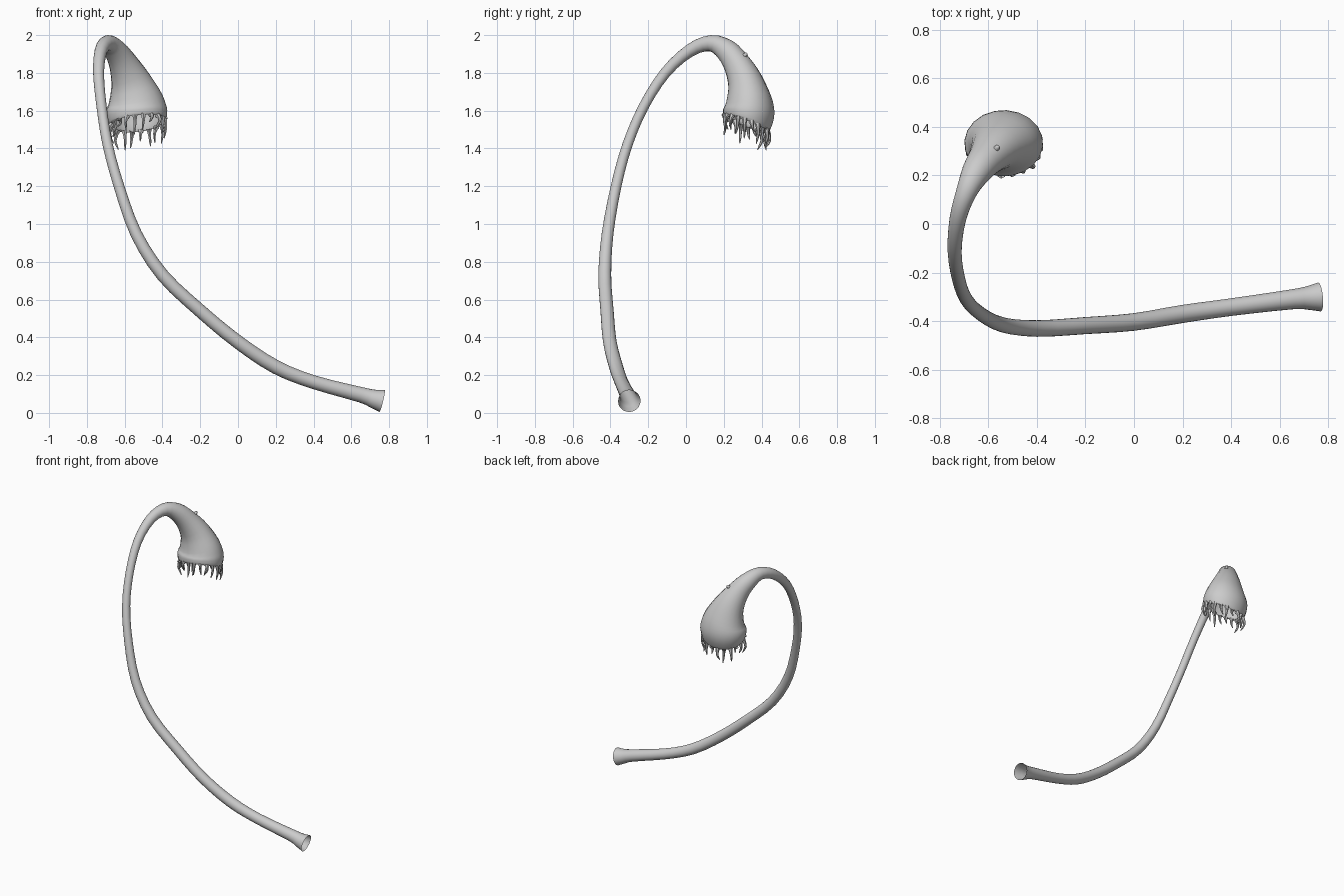
import bpy, bmesh, math, random
from mathutils import Vector

if "Cube" in bpy.data.objects:
    bpy.data.objects.remove(bpy.data.objects["Cube"])

random.seed(4)


def catmull(pts, steps):
    # smooth a list of (x, y, z, radius, y_squash) control rows
    p = [Vector(r) for r in pts]
    p = [p[0] * 2 - p[1]] + p + [p[-1] * 2 - p[-2]]
    out = []
    for i in range(1, len(p) - 2):
        a, b, c, d = p[i - 1:i + 3]
        for s in range(steps):
            t = s / steps
            out.append(0.5 * (2 * b + (c - a) * t + (2 * a - 5 * b + 4 * c - d) * t * t
                              + (3 * b - a - 3 * c + d) * t ** 3))
    return out + [p[-2]]


def sweep(name, pts, sides, steps=3, cap_end=False, flip=False):
    # tube of varying radius with twist-free rings
    rows = catmull(pts, steps)
    pos = [Vector(r[:3]) for r in rows]
    bm = bmesh.new()
    rings, u = [], Vector((0.03, 1, 0.02))
    for i, r in enumerate(rows):
        t = (pos[min(i + 1, len(pos) - 1)] - pos[max(i - 1, 0)]).normalized()
        u = (u - t * u.dot(t)).normalized()
        v = t.cross(u)
        ring = []
        for k in range(sides):
            a = 2 * math.pi * k / sides
            off = (u * math.cos(a) + v * math.sin(a)) * r[3]
            off.y *= r[4]
            ring.append(bm.verts.new(pos[i] + off))
        rings.append(ring)
    for a, b in zip(rings, rings[1:]):
        for k in range(sides):
            n = (k + 1) % sides
            f = (a[k], a[n], b[n], b[k])
            bm.faces.new(f[::-1] if flip else f)
    if cap_end:
        bm.faces.new(rings[-1][::-1] if flip else rings[-1])
    last = [v.co.copy() for v in rings[-1]]
    me = bpy.data.meshes.new(name)
    bm.to_mesh(me)
    bm.free()
    ob = bpy.data.objects.new(name, me)
    bpy.context.collection.objects.link(ob)
    bpy.ops.object.select_all(action='DESELECT')
    ob.select_set(True)
    bpy.context.view_layer.objects.active = ob
    bpy.ops.object.shade_smooth_by_angle(angle=math.radians(50))
    return last


# curved stem flowing into the drooping bell head
stem = [
    (0.763, -0.300, 0.063, 0.060, 1), (0.72, -0.304, 0.074, 0.050, 1),
    (0.65, -0.310, 0.096, 0.041, 1), (0.40, -0.342, 0.163, 0.036, 1),
    (0.20, -0.370, 0.243, 0.037, 1), (0.00, -0.403, 0.375, 0.036, 1),
    (-0.20, -0.418, 0.540, 0.035, 1), (-0.40, -0.430, 0.730, 0.034, 1),
    (-0.54, -0.415, 0.950, 0.031, 1), (-0.63, -0.370, 1.200, 0.028, 1),
    (-0.69, -0.310, 1.420, 0.027, 1), (-0.722, -0.225, 1.620, 0.027, 1),
    (-0.738, -0.110, 1.800, 0.029, 1), (-0.725, 0.020, 1.918, 0.034, 1),
    (-0.690, 0.130, 1.957, 0.043, 1)]
head = [
    (-0.650, 0.212, 1.920, 0.060, 1), (-0.608, 0.268, 1.850, 0.077, 0.92),
    (-0.568, 0.312, 1.755, 0.108, 0.85), (-0.543, 0.331, 1.660, 0.145, 0.83),
    (-0.537, 0.333, 1.600, 0.162, 0.84), (-0.532, 0.325, 1.550, 0.157, 0.84),
    (-0.530, 0.320, 1.532, 0.148, 0.84)]
rim = sweep("stem_and_bell", stem + head, 20)

# inner wall of the hollow bell
sweep("bell_lining", [
    (-0.530, 0.320, 1.532, 0.148, 0.84), (-0.532, 0.325, 1.550, 0.140, 0.84),
    (-0.537, 0.333, 1.600, 0.146, 0.84), (-0.543, 0.331, 1.660, 0.130, 0.83),
    (-0.568, 0.312, 1.755, 0.094, 0.85), (-0.608, 0.268, 1.850, 0.062, 0.92)],
    20, cap_end=True)

# ragged curled fringe hanging from the rim
mid = sum(rim, Vector()) / len(rim)
for i, p in enumerate(rim):
    out = (p - mid).normalized()
    side = Vector((-out.y, out.x, 0))
    length = random.uniform(0.055, 0.105) if i % 4 else random.uniform(0.035, 0.05)
    bend, sway = random.uniform(-0.012, 0.022), random.uniform(-0.02, 0.02)
    path = []
    for t, r in ((-0.08, 0.017), (0.15, 0.011), (0.45, 0.008), (0.75, 0.006), (1, 0.002)):
        q = mid + (p - mid) * 0.975 + Vector((0, 0, -length * t))
        q += out * bend * math.sin(t * 4) + side * sway * t * t
        path.append((q.x, q.y, q.z, r, 1))
    sweep("fringe_%02d" % i, path, 6, steps=2, cap_end=True)

# small nub on the back of the bell
sweep("bell_nub", [(-0.570, 0.305, 1.885, 0.014, 1), (-0.561, 0.317, 1.899, 0.010, 1),
                   (-0.557, 0.321, 1.904, 0.004, 1)], 8, cap_end=True)
